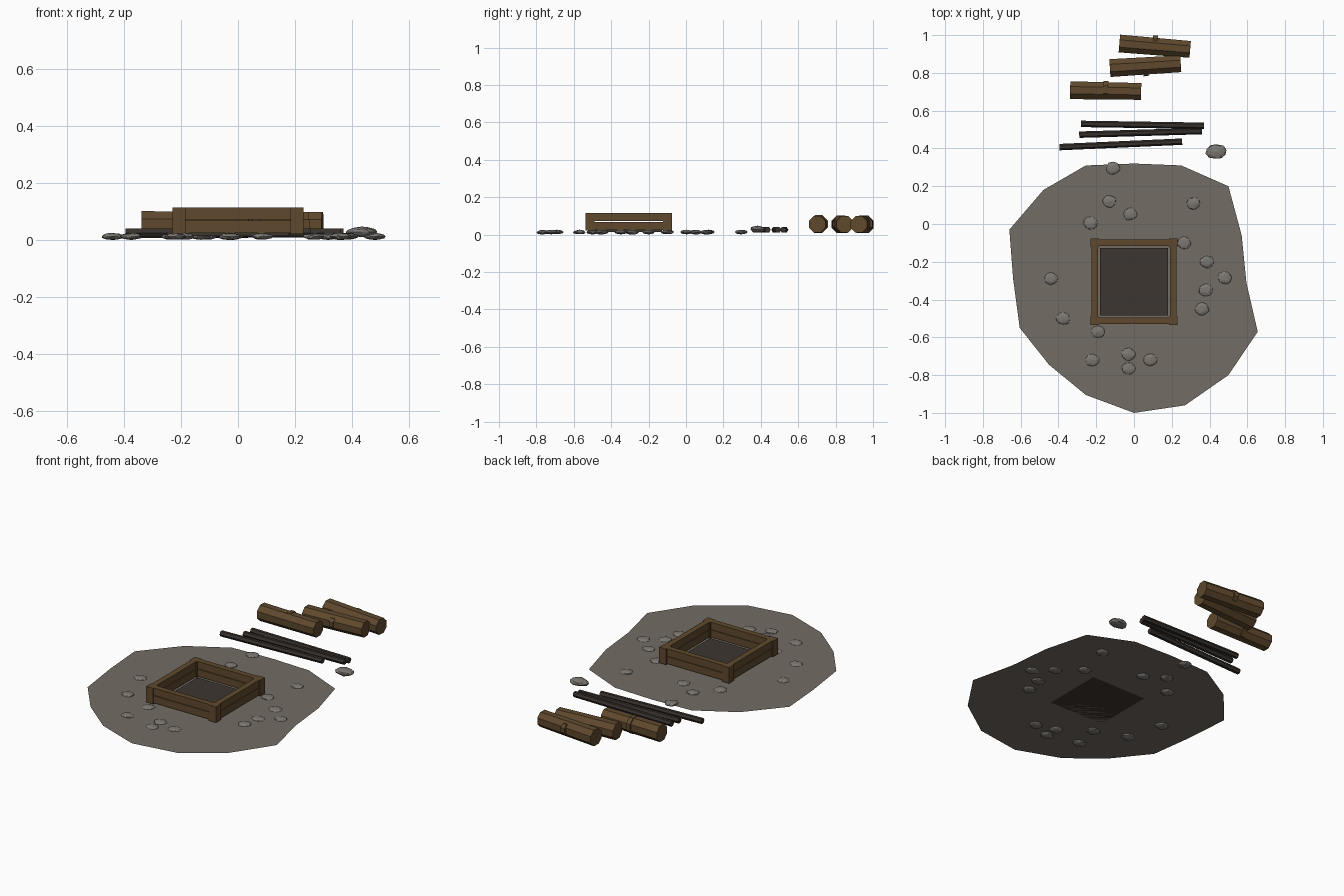
import bpy, bmesh, math, random
from mathutils import Matrix, Vector

random.seed(4)
if "Cube" in bpy.data.objects:
    bpy.data.objects.remove(bpy.data.objects["Cube"], do_unlink=True)


def material(name, rgb):
    mat = bpy.data.materials.new(name)
    mat.use_nodes = True
    mat.diffuse_color = (*rgb, 1)
    mat.node_tree.nodes["Principled BSDF"].inputs["Base Color"].default_value = (*rgb, 1)
    return mat


DIRT = material("dirt", (0.17, 0.15, 0.125))
STONE = material("stone", (0.2, 0.187, 0.17))
WOOD = material("brown_wood", (0.115, 0.066, 0.026))
CHARRED = material("charred_wood", (0.038, 0.03, 0.025))
ASH = material("ash", (0.046, 0.037, 0.029))


def finish(name, bm, mat):
    mesh = bpy.data.meshes.new(name)
    bm.to_mesh(mesh)
    bm.free()
    mesh.materials.append(mat)
    obj = bpy.data.objects.new(name, mesh)
    bpy.context.collection.objects.link(obj)
    return obj


def box(name, centre, size, mat):
    bm = bmesh.new()
    bmesh.ops.create_cube(bm, matrix=Matrix.Translation(centre) @ Matrix.Diagonal((*size, 1)))
    return finish(name, bm, mat)


def rod(bm, start, end, radius, sides, radius_end=None):
    """Add a capped, faceted cylinder running from start to end."""
    start, end = Vector(start), Vector(end)
    axis = end - start
    turn = axis.to_track_quat("Z", "Y").to_matrix().to_4x4()
    spin = Matrix.Rotation(math.pi / sides, 4, "Z")
    bmesh.ops.create_cone(bm, cap_ends=True, segments=sides, radius1=radius,
                          radius2=radius_end or radius, depth=axis.length,
                          matrix=Matrix.Translation((start + end) / 2) @ turn @ spin)


def stone(name, centre, size):
    bm = bmesh.new()
    bmesh.ops.create_icosphere(bm, subdivisions=2, radius=1)
    for v in bm.verts:
        v.co *= random.uniform(0.88, 1.06)
    spin = Matrix.Rotation(random.uniform(0, math.tau), 4, "Z")
    bm.transform(Matrix.Translation(centre) @ Matrix.Diagonal((*size, 1)) @ spin)
    return finish(name, bm, STONE)


# Flat dirt patch
outline = [(0, .32), (.25, .31), (.5, .2), (.57, -.06), (.595, -.31), (.655, -.57),
           (.5, -.8), (.27, -.96), (0, -1), (-.255, -.905), (-.45, -.745), (-.605, -.55),
           (-.64, -.29), (-.66, -.03), (-.48, .18), (-.255, .31)]
bm = bmesh.new()
bm.faces.new([bm.verts.new((x, y, .015)) for x, y in reversed(outline)])
finish("dirt_patch", bm, DIRT)

# Square timber frame: corner posts and two rows of planks
MID_Y = -.306
REACH = .207
for sx in (-1, 1):
    for sy in (-1, 1):
        box("corner_post", (sx * REACH, MID_Y + sy * REACH, .068), (.046, .046, .094), WOOD)
for z in (.0475, .0935):
    for side in (-1, 1):
        box("plank_across", (0, MID_Y + side * REACH, z), (.4, .034, .043), WOOD)
        box("plank_along", (side * REACH, MID_Y, z), (.034, .4, .043), WOOD)
box("ash_bed", (0, MID_Y, .02), (.358, .358, .01), ASH)

# Charred poles lying behind the patch
for (x1, y1), (x2, y2) in [((-.28, .53), (.37, .52)),
                           ((-.29, .473), (.36, .492)),
                           ((-.395, .407), (.255, .436))]:
    bm = bmesh.new()
    rod(bm, (x1, y1, .026), (x2, y2, .026), .017, 6)
    finish("charred_pole", bm, CHARRED)

# Logs, each with a knot disc set off centre: x, y, tilt, knot offset, knot radius
for x, y, tilt, (dy, dz), knot in [(-.15, .705, -1, (.006, .002), .051),
                                   (.06, .837, 3.5, (-.024, .002), .033),
                                   (.11, .94, -4.8, (.027, .004), .034)]:
    bm = bmesh.new()
    rod(bm, (-.188, 0, 0), (.188, 0, 0), .051, 8, .048)
    rod(bm, (-.013, dy, dz), (.013, dy, dz), knot, 8)
    bm.transform(Matrix.Translation((x, y, .055)) @ Matrix.Rotation(math.radians(tilt), 4, "Z"))
    finish("log", bm, WOOD)

# Scattered pebbles and one larger rock
pebbles = [(-.11, .295), (-.13, .12), (-.02, .053), (-.23, .005), (.315, .11), (.265, -.1),
           (.385, -.2), (.48, -.285), (.38, -.35), (.36, -.45), (-.44, -.29), (-.375, -.5),
           (-.19, -.57), (-.22, -.72), (-.03, -.69), (-.03, -.765), (.085, -.72)]
for x, y in pebbles:
    stone("pebble", (x, y, .0135), (.039, .035, .0125))
stone("large_rock", (.435, .382, .029), (.057, .041, .02))
